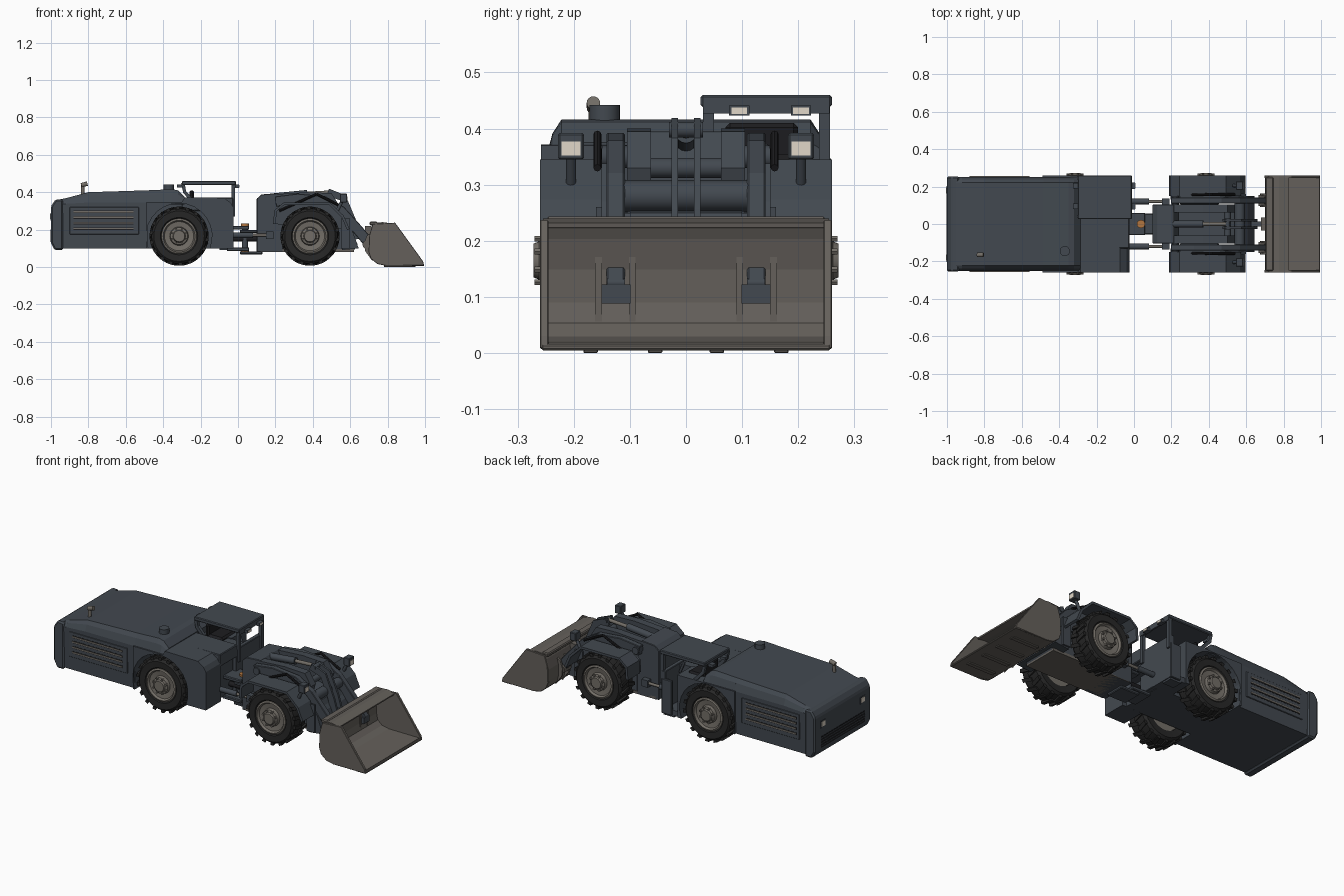
import bpy, bmesh, math
from mathutils import Vector, Matrix

if "Cube" in bpy.data.objects:
    bpy.data.objects.remove(bpy.data.objects["Cube"])


def material(name, r, g, b):
    m = bpy.data.materials.new(name)
    m.diffuse_color = (r, g, b, 1)
    m.use_nodes = True
    m.node_tree.nodes["Principled BSDF"].inputs["Base Color"].default_value = m.diffuse_color
    return m


BODY = material("slate_paint", .055, .066, .08)
STEEL = material("worn_steel", .13, .118, .105)
RIM = material("rim_grey", .17, .155, .135)
RUBBER = material("rubber", .02, .02, .02)
DARK = material("dark", .012, .012, .014)
PIN = material("orange_pin", .45, .18, .05)
LENS = material("lens", .75, .68, .58)


def make(name, verts, faces, mat, bevel=0, smooth=False):
    bm = bmesh.new()
    vs = [bm.verts.new(v) for v in verts]
    for f in faces:
        bm.faces.new([vs[i] for i in f])
    bmesh.ops.recalc_face_normals(bm, faces=bm.faces)
    if bevel:
        sharp = [e for e in bm.edges if e.calc_face_angle(0) > .5]
        bmesh.ops.bevel(bm, geom=sharp, offset=bevel, segments=1, affect='EDGES', clamp_overlap=True)
    me = bpy.data.meshes.new(name)
    bm.to_mesh(me)
    bm.free()
    me.materials.append(mat)
    ob = bpy.data.objects.new(name, me)
    bpy.context.collection.objects.link(ob)
    if smooth:
        bpy.ops.object.select_all(action='DESELECT')
        ob.select_set(True)
        bpy.context.view_layer.objects.active = ob
        bpy.ops.object.shade_smooth_by_angle(angle=math.radians(35))
    return ob


def loft(name, rings, mat, bevel=0, smooth=False, closed=False):
    """Skin a list of equal-length closed rings."""
    n, k = len(rings[0]), len(rings)
    faces = [(i * n + j, i * n + (j + 1) % n, (i + 1) % k * n + (j + 1) % n, (i + 1) % k * n + j)
             for i in range(k if closed else k - 1) for j in range(n)]
    if not closed:
        faces += [tuple(range(n)), tuple(range((k - 1) * n, k * n))]
    return make(name, [v for r in rings for v in r], faces, mat, bevel, smooth)


def prism(name, pts, y0, y1, mat=BODY, bevel=0):
    return loft(name, [[(x, y, z) for x, z in pts] for y in (y0, y1)], mat, bevel)


def box(name, x0, x1, y0, y1, z0, z1, mat=BODY, bevel=0):
    return prism(name, [(x0, z0), (x1, z0), (x1, z1), (x0, z1)], y0, y1, mat, bevel)


def rod(name, a, b, r, mat=BODY, n=16):
    a, b = Vector(a), Vector(b)
    q = (b - a).to_track_quat('Z', 'Y')
    circle = [q @ Vector((r * math.cos(t), r * math.sin(t), 0)) for t in [2 * math.pi * i / n for i in range(n)]]
    return loft(name, [[p + c for c in circle] for p in (a, b)], mat, 0, True)


def strip(pts, t):
    """Thicken a polyline into an outline of width t."""
    P = [Vector(p) for p in pts]
    left, right = [], []
    for i, p in enumerate(P):
        d = (P[min(i + 1, len(P) - 1)] - P[max(i - 1, 0)]).normalized()
        nrm = Vector((-d.y, d.x)) * t / 2
        left.append(tuple(p + nrm))
        right.append(tuple(p - nrm))
    return left + right[::-1]


def lathe(name, prof, cx, cz, s, mat, n=40, closed=True):
    rings = [[(cx + r * math.cos(2 * math.pi * i / n), y * s, cz + r * math.sin(2 * math.pi * i / n))
              for i in range(n)] for r, y in prof]
    return loft(name, rings, mat, 0, True, closed)


# Wheels: tyre, angled lugs, dished rim, hub and bolts
def wheel(tag, cx, s):
    cz = .165
    lathe(tag + "_tyre", [(.095, .135), (.135, .13), (.147, .145), (.15, .195), (.147, .243), (.135, .256),
                          (.1, .254), (.092, .245)], cx, cz, s, RUBBER)
    verts, faces = [], []
    for i in range(36):
        y0, y1 = ((.14, .2), (.19, .25))[i % 2]
        a = 2 * math.pi * i / 36
        skew = .1 if i % 2 else -.1
        base = len(verts)
        for r in (.142, .158):
            for y, off in ((y0, -skew / 2), (y1, skew / 2)):
                for w in (-.065, .065):
                    t = a + off + w
                    verts.append((cx + r * math.cos(t), y * s, cz + r * math.sin(t)))
        faces += [tuple(base + k for k in f) for f in
                  ((0, 1, 3, 2), (4, 5, 7, 6), (0, 1, 5, 4), (2, 3, 7, 6), (0, 2, 6, 4), (1, 3, 7, 5))]
    make(tag + "_tread_lugs", verts, faces, RUBBER)
    lathe(tag + "_rim", [(.094, .14), (.094, .252), (.085, .256), (.078, .244), (.05, .24), (.046, .258),
                         (.034, .262), (.03, .272), (.012, .272)], cx, cz, s, RIM, 32, False)
    for i in range(8):
        a = 2 * math.pi * (i + .5) / 8
        x, z = cx + .042 * math.cos(a), cz + .042 * math.sin(a)
        rod(tag + "_bolt", (x, .25 * s, z), (x, .27 * s, z), .006, RIM, 6)


for axle, cx in (("rear", -.315), ("front", .385)):
    for side, s in (("left", 1), ("right", -1)):
        wheel(f"{axle}_{side}_wheel", cx, s)
    rod(axle + "_axle", (cx, -.15, .165), (cx, .15, .165), .045)


# Rear engine hull and hood
def hull(name, sections):
    rings = []
    for x, zb, zs, zt in sections:
        half = [(.245, zb), (.25, zs), (.238, zs + .65 * (zt - zs)), (.222, zt)]
        rings.append([(x, y, z) for y, z in half] + [(x, -y, z) for y, z in half[::-1]])
    loft(name, rings, BODY)


hull("engine_hull", [(-.96, .1, .335, .36), (-.92, .1, .338, .368), (-.8, .1, .345, .4), (-.485, .1, .345, .41)])
hull("engine_hood_front", [(-.485, .335, .346, .41), (-.35, .335, .346, .416), (-.32, .335, .346, .41),
                           (-.285, .335, .346, .375)])
box("rear_chassis_core", -.49, -.05, -.125, .125, .1, .34)
prism("rear_bumper", [(-.935, .36), (-.975, .362), (-1, .325), (-1, .13), (-.98, .09), (-.935, .09)],
      -.255, .255, BODY, .008)
box("rear_grille", -1.0015, -.98, -.2, .2, .135, .2, DARK)
for i in range(4):
    box("grille_bar", -1.003, -.99, -.2, .2, .145 + i * .015, .149 + i * .015)
for s in (-1, 1):
    box("tail_light_frame", -1.002, -.98, s * .18 - .022, s * .18 + .022, .25, .29)
    box("tail_light", -1.004, -.98, s * .18 - .016, s * .18 + .016, .256, .284, LENS)
    # Side vents
    box("vent_panel", -.9, -.53, .24 * s, .2515 * s, .175, .32, BODY, .002)
    for i in range(4):
        z = .205 + i * .03
        box("vent_slot", -.88, -.56, .24 * s, .2525 * s, z - .007, z + .007, DARK)
        box("vent_louver", -.88, -.56, .24 * s, .2555 * s, z - .003, z + .004, RIM)

# Fender skirts with wheel arches, left one lowered for the operator
arch = [(-.315 + .176 * math.cos(math.radians(t)), .165 + .176 * math.sin(math.radians(t)))
        for t in [201.8 - 223.6 * i / 16 for i in range(17)]]
prism("right_fender_skirt", [(-.025, .1), (-.025, .32), (-.04, .345), (-.075, .37), (-.285, .372), (-.3, .347),
                             (-.49, .347), (-.49, .1)] + arch, -.12, -.258)
prism("left_fender_skirt", [(-.125, .1), (-.125, .345), (-.49, .347), (-.49, .1)] + arch, .12, .258)
box("right_deck", -.3, -.025, -.13, .03, .3, .371, BODY, .004)

# Operator compartment with canopy
box("cab_floor", -.14, -.025, .12, .25, .1, .13)
box("cab_front_panel", -.05, -.025, .02, .258, .1, .345, BODY, .003)
box("cab_door", -.09, -.025, .245, .26, .1, .3, BODY, .003)
box("seat_base", -.25, -.15, .07, .2, .3, .355, DARK, .01)
box("seat_back", -.26, -.235, .07, .2, .34, .41, DARK, .008)
rod("steering_column", (-.06, .14, .3), (-.09, .14, .37), .007)
box("cab_step", -.1, -.03, .19, .25, .09, .11)
box("canopy_roof", -.3, -.012, .026, .26, .438, .46, BODY, .004)
box("canopy_front_beam", -.022, -.012, .03, .256, .427, .445)
for y in (.04, .247):
    box("canopy_front_post", -.035, -.015, y - .01, y + .01, .27, .445)
    prism("canopy_rear_post", strip([(-.295, .45), (-.285, .4), (-.225, .335)], .018), y - .009, y + .009)
for y in (.095, .205):
    box("canopy_lamp", -.02, .006, y - .018, y + .018, .423, .441)
    box("canopy_lamp_lens", 0, .008, y - .014, y + .014, .426, .438, LENS)
    box("canopy_rear_lamp", -.325, -.295, y - .015, y + .015, .425, .441)

# Exhaust and air intake
rod("exhaust_pipe", (-.83, -.165, .38), (-.83, -.165, .438), .009, RIM)
rod("exhaust_tip", (-.838, -.165, .437), (-.805, -.165, .446), .012, RIM)
rod("air_intake", (-.37, -.145, .4), (-.37, -.145, .442), .027, BODY, 24)

# Articulation joint and steering cylinders
for z in (.095, .21):
    box("rear_hinge_plate", -.06, .06, -.06, .06, z - .01, z + .01, BODY, .004)
    box("front_hinge_plate", .01, .13, -.055, .055, z - .028, z - .011, BODY, .004)
for z in (.078, .218):
    rod("hinge_pin", (.037, 0, z), (.037, 0, z + .014), .022, PIN)
rod("hinge_post", (.037, 0, .08), (.037, 0, .22), .016)
rod("drive_shaft", (-.08, 0, .15), (.12, 0, .15), .014, DARK)
for s in (-1, 1):
    rod("steering_cylinder", (-.06, .12 * s, .17), (.08, .12 * s, .17), .015)
    rod("steering_rod", (.07, .12 * s, .17), (.18, .12 * s, .17), .008, RIM)
    box("steering_lug", .15, .19, .1 * s, .135 * s, .15, .19)

# Front frame: tower, low belly, side cheeks
prism("front_tower", [(.1, .08), (.1, .365), (.125, .388), (.21, .395), (.24, .34), (.24, .08)],
      -.105, .105, BODY, .003)
prism("front_frame", [(.22, .09), (.22, .29), (.48, .28), (.58, .25), (.64, .12), (.62, .09)], -.1, .1)
box("belly_plate", .12, .62, -.105, .105, .08, .095, STEEL)
prism("front_cross_member", [(.555, .09), (.57, .25), (.61, .2), (.645, .1)], -.15, .15)
fender = [(.195, .23), (.2, .3), (.245, .338), (.49, .338), (.56, .27), (.59, .2)]
for s in (-1, 1):
    prism("frame_cheek", [(.12, .2), (.14, .385), (.37, .4), (.5, .395), (.54, .33), (.5, .2)], .062 * s, .105 * s)
    prism("front_fender", strip(fender, .014), .15 * s, .26 * s)
    prism("fender_inner_wall", fender, .13 * s, .15 * s)
    box("fender_front_plate", .55, .6, .15 * s, .16 * s, .1, .26)
    # Headlights on brackets
    rod("headlight_bracket", (.53, .205 * s, .3), (.56, .205 * s, .36), .009)
    box("headlight_box", .545, .583, .205 * s - .023, .205 * s + .023, .345, .392, BODY, .003)
    box("headlight_lens", .57, .585, .205 * s - .017, .205 * s + .017, .352, .377, LENS)
    # Boom arms and lift cylinders
    prism("boom_arm", strip([(.2, .35), (.32, .365), (.46, .352), (.55, .3), (.64, .2), (.715, .11)], .055),
          .109 * s, .142 * s, BODY, .003)
    rod("boom_pivot", (.22, .1 * s, .35), (.22, .15 * s, .35), .02)
    rod("bucket_pivot", (.69, .095 * s, .12), (.69, .155 * s, .12), .024, STEEL)
    rod("lift_cylinder", (.25, .125 * s, .2), (.45, .125 * s, .3), .02)
    rod("lift_rod", (.43, .125 * s, .29), (.54, .125 * s, .31), .01, RIM)
    rod("hydraulic_hose", (.22, .155 * s, .3), (.42, .158 * s, .39), .007, DARK, 8)
    rod("hydraulic_hose", (.42, .158 * s, .39), (.54, .158 * s, .33), .007, DARK, 8)
    prism("tilt_lever_plate", strip([(.48, .4), (.56, .37), (.61, .25), (.64, .15)], .04), .014 * s, .026 * s)
    box("bucket_arm_pad", .7, .735, .125 * s - .026, .125 * s + .026, .088, .122)
    rod("bucket_pad_pin", (.728, .125 * s - .016, .125), (.728, .125 * s + .016, .125), .008)

# Boom cross tubes, tilt cylinder and bucket link
rod("boom_cross_tube", (.565, -.13, .28), (.565, .13, .28), .028)
rod("boom_upper_tube", (.5, -.1, .33), (.5, .1, .33), .018)
rod("tilt_cylinder", (.19, 0, .375), (.37, 0, .393), .019)
rod("tilt_rod", (.36, 0, .392), (.5, 0, .4), .01, RIM)
rod("tilt_pin", (.5, -.03, .398), (.5, .03, .398), .014)
prism("bucket_link", strip([(.63, .17), (.67, .18), (.715, .19)], .03), -.014, .014)
box("bucket_bracket", .68, .715, -.035, .035, .16, .22, STEEL)

# Bucket: curved shell, side plates, top rail, cutting lip, wear strips
shell = [(.985, .013), (.79, .014), (.745, .024), (.715, .05), (.706, .09), (.708, .15), (.722, .205), (.735, .232)]
prism("bucket_shell", strip(shell, .013), -.25, .25, STEEL)
prism("bucket_spill_plate", strip([(.725, .232), (.775, .236), (.825, .228)], .008), -.255, .255, STEEL)
box("bucket_top_rail", .704, .745, -.25, .25, .222, .243, STEEL, .005)
box("cutting_lip", .93, .995, -.258, .258, .005, .016, STEEL, .003)
for s in (-1, 1):
    prism("bucket_side", [(.995, .008), (.99, .03), (.84, .237), (.72, .23), (.702, .17), (.698, .08), (.71, .045),
                          (.745, .016), (.79, .007)], .245 * s, .26 * s, STEEL, .002)
    prism("bucket_rear_rib", [(.72, .03), (.68, .085), (.675, .13), (.69, .17), (.72, .19)], .09 * s, .102 * s, STEEL)
    prism("bucket_rear_rib", [(.72, .03), (.68, .085), (.675, .13), (.69, .17), (.72, .19)], .15 * s, .162 * s, STEEL)
    for y in (.055, .17):
        box("wear_strip", .78, .95, s * y - .013, s * y + .013, 0, .01, STEEL, .002)
